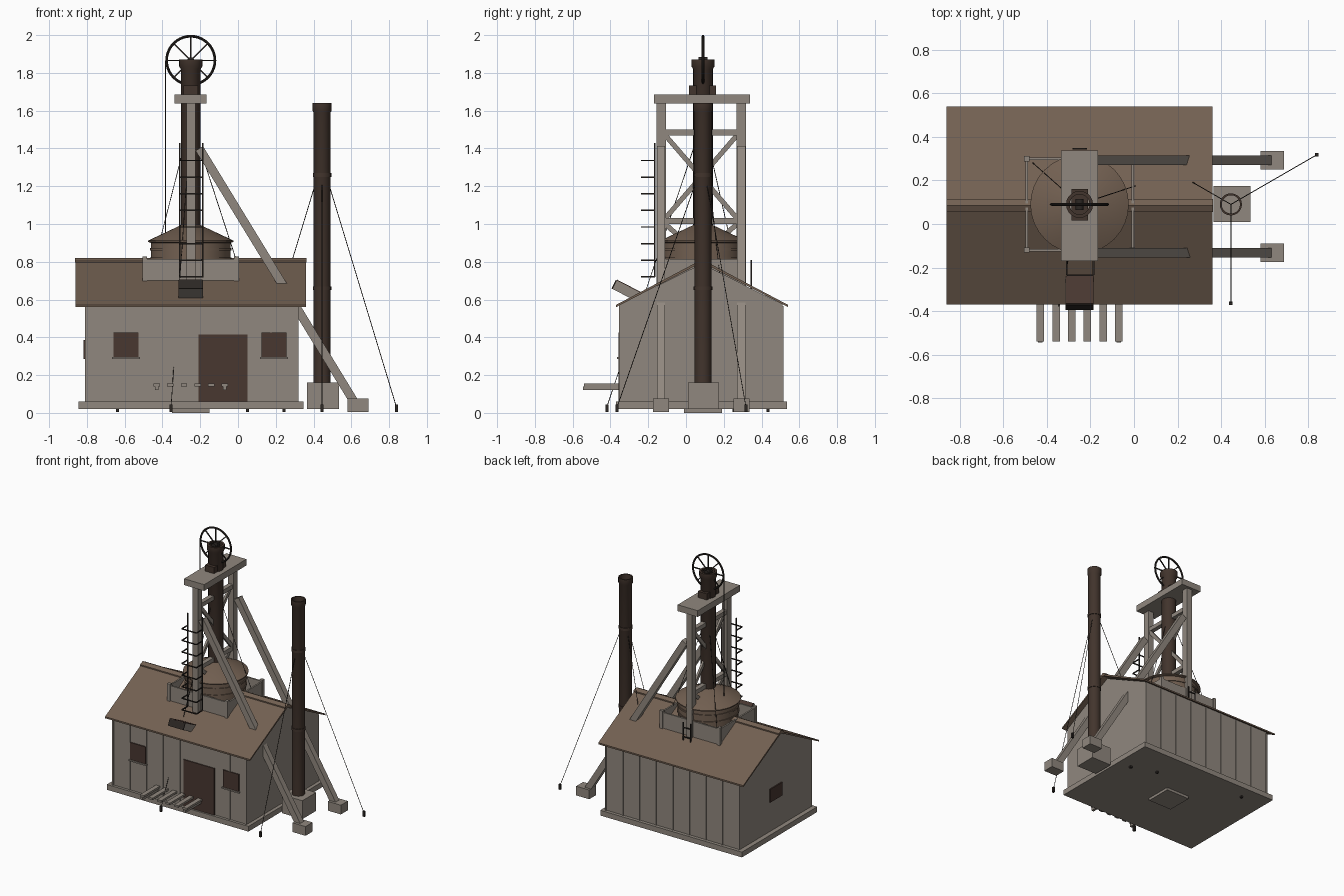
import bpy, bmesh, math
from mathutils import Vector

cube = bpy.data.objects.get("Cube")
if cube:
    bpy.data.objects.remove(cube, do_unlink=True)


def material(name, rgb):
    m = bpy.data.materials.new(name)
    m.use_nodes = True
    m.diffuse_color = (*rgb, 1)
    m.node_tree.nodes["Principled BSDF"].inputs["Base Color"].default_value = (*rgb, 1)
    return m


WOOD = material("weathered wood", (0.28, 0.245, 0.21))
ROOF = material("rusty roof", (0.17, 0.117, 0.083))
DARK = material("dark brown", (0.065, 0.038, 0.03))
STACK = material("sooty pipe", (0.055, 0.035, 0.026))
IRON = material("black iron", (0.025, 0.02, 0.017))


def finish(name, bm, mat, smooth=False):
    bmesh.ops.recalc_face_normals(bm, faces=bm.faces)
    me = bpy.data.meshes.new(name)
    bm.to_mesh(me)
    bm.free()
    me.materials.append(mat)
    ob = bpy.data.objects.new(name, me)
    bpy.context.collection.objects.link(ob)
    if smooth:
        bpy.ops.object.select_all(action="DESELECT")
        ob.select_set(True)
        bpy.context.view_layer.objects.active = ob
        bpy.ops.object.shade_smooth_by_angle(angle=math.radians(35))
    return ob


def box(name, x, y, z, mat=WOOD):
    """Box from (low, high) ranges."""
    bm = bmesh.new()
    bmesh.ops.create_cube(bm, size=1)
    for v in bm.verts:
        v.co = [(r[0] + r[1]) / 2 + c * (r[1] - r[0]) for r, c in zip((x, y, z), v.co)]
    return finish(name, bm, mat)


def extrude_x(name, profile, x0, x1, mat):
    """Prism along x from a closed (y, z) profile."""
    bm = bmesh.new()
    face = bm.faces.new([bm.verts.new((x0, y, z)) for y, z in profile])
    new = bmesh.ops.extrude_face_region(bm, geom=[face])["geom"]
    moved = [g for g in new if isinstance(g, bmesh.types.BMVert)]
    bmesh.ops.translate(bm, verts=moved, vec=(x1 - x0, 0, 0))
    return finish(name, bm, mat)


def bar(name, a, b, width, depth, mat=WOOD, sides=4):
    """Straight bar between two points: square, or round for more sides."""
    a, b = Vector(a), Vector(b)
    d = b - a
    bm = bmesh.new()
    if sides == 4:
        bmesh.ops.create_cube(bm, size=1)
    else:
        bmesh.ops.create_cone(bm, cap_ends=True, segments=sides, radius1=0.5, radius2=0.5, depth=1)
    axis = d.normalized()
    side = Vector((0, 1, 0)) if abs(axis.y) < 0.2 else Vector((1, 0, 0))
    side = (side - axis * side.dot(axis)).normalized()
    other = axis.cross(side)
    for v in bm.verts:
        c = v.co.copy()
        v.co = (a + b) / 2 + side * c.x * width + other * c.y * depth + d * c.z
    return finish(name, bm, mat, sides > 4)


def lathe(name, x, y, profile, mat, seg=24, closed=False):
    """Surface of revolution from (radius, z) points."""
    bm = bmesh.new()
    rings = []
    for r, z in profile:
        rings.append([bm.verts.new((x + r * math.cos(t), y + r * math.sin(t), z))
                      for t in (2 * math.pi * i / seg for i in range(seg))])
    pairs = list(zip(rings, rings[1:])) + ([(rings[-1], rings[0])] if closed else [])
    for lo, hi in pairs:
        for i in range(seg):
            j = (i + 1) % seg
            bm.faces.new((lo[i], lo[j], hi[j], hi[i]))
    if not closed:
        bm.faces.new(rings[0])
        bm.faces.new(rings[-1])
    return finish(name, bm, mat, True)


# Building: slab, gabled walls, roof and ridge cap
RY = 0.085
box("floor_slab", (-0.845, 0.347), (-0.37, 0.535), (0.02, 0.06))
extrude_x("walls", [(-0.35, 0.06), (0.51, 0.06), (0.51, 0.575), (RY, 0.79), (-0.35, 0.575)],
          -0.81, 0.32, WOOD)
extrude_x("roof", [(-0.37, 0.56), (-0.37, 0.572), (RY, 0.812), (0.54, 0.572), (0.54, 0.56), (RY, 0.797)],
          -0.86, 0.36, ROOF)
extrude_x("ridge_cap", [(RY - 0.03, 0.795), (RY - 0.03, 0.805), (RY, 0.82),
                        (RY + 0.03, 0.805), (RY + 0.03, 0.795)], -0.862, 0.362, ROOF)
for i in range(9):
    x = -0.805 + i * 1.12 / 8
    box("back_batten", (x - 0.005, x + 0.005), (0.505, 0.516), (0.06, 0.565))
    if not -0.22 < x < 0.06:
        box("front_batten", (x - 0.005, x + 0.005), (-0.356, -0.345), (0.06, 0.57))

# Door and windows
box("door", (-0.21, 0.05), (-0.357, -0.349), (0.06, 0.415), DARK)
for x in (-0.592, 0.19):
    box("front_window", (x - 0.066, x + 0.066), (-0.358, -0.349), (0.295, 0.425), DARK)
    box("window_sill", (x - 0.074, x + 0.074), (-0.366, -0.349), (0.285, 0.295))
box("end_window", (-0.819, -0.809), (0.01, 0.155), (0.285, 0.385), DARK)

# Slatted walkway by the door
for i in range(6):
    x = -0.43 + i * 0.072
    box("walkway_plank", (x - 0.017, x + 0.017), (-0.54, -0.35), (0.14, 0.155))
for x in (-0.43, -0.07):
    box("walkway_support", (x - 0.01, x + 0.01), (-0.545, -0.35), (0.12, 0.14))

# Tilted chute on the front roof slope
bar("chute", (-0.25, -0.24, 0.607), (-0.25, -0.377, 0.678), 0.13, 0.05)
bar("chute_lining", (-0.25, -0.232, 0.632), (-0.25, -0.367, 0.702), 0.126, 0.008, DARK)
bar("chute_mouth", (-0.25, -0.377, 0.678), (-0.25, -0.383, 0.681), 0.13, 0.05, IRON)

# Plank curb with corner posts around the tank
for y in (-0.12, 0.3):
    box("curb_long_side", (-0.49, 0.0), (y - 0.006, y + 0.006), (0.69, 0.815))
    for x in (-0.493, -0.008):
        box("curb_post", (x - 0.012, x + 0.012), (y - 0.012, y + 0.012), (0.68, 0.828))
for x in (-0.493, -0.005):
    box("curb_short_side", (x - 0.006, x + 0.006), (-0.12, 0.3), (0.69, 0.815))

# Tank with conical lid and bands
CX, CY = -0.25, 0.09
lathe("tank", CX, CY, [(0.21, 0.65), (0.21, 0.91)], ROOF, 32)
lathe("tank_lid", CX, CY, [(0.212, 0.9), (0.226, 0.905), (0.226, 0.912), (0.05, 0.995)], ROOF, 32)
for z in (0.81, 0.86):
    lathe("tank_band", CX, CY, [(0.2, z), (0.216, z), (0.216, z + 0.012), (0.2, z + 0.012)],
          ROOF, 32, True)

# Timber headframe
for y in (-0.132, 0.293):
    box("tower_leg", (-0.272, -0.226), (y - 0.025, y + 0.025), (0.64, 1.64))
    bar("raking_brace", (-0.205, y, 1.40), (0.62, y, 0.05), 0.044, 0.046)
    box("brace_footing", (0.58, 0.69), (y - 0.042, y + 0.042), (0.005, 0.075))
box("head_beam", (-0.335, -0.166), (-0.17, 0.338), (1.637, 1.685))
for z in (1.015, 1.485):
    box("cross_beam", (-0.266, -0.232), (-0.11, 0.27), (z - 0.016, z + 0.016))
for low, high in ((0.66, 1.0), (1.03, 1.47)):
    for a, b, x in ((-0.11, 0.27, -0.257), (0.27, -0.11, -0.241)):
        bar("diagonal_brace", (x, a, low), (x, b, high), 0.016, 0.026)

# Main stack with collar
lathe("main_stack", CX, CY, [(0.052, 0.7), (0.052, 1.82), (0.062, 1.835), (0.062, 1.872),
                             (0.046, 1.872), (0.046, 0.7)], STACK, 20, True)
box("bearing_block", (-0.288, -0.212), (0.015, 0.16), (1.685, 1.732), STACK)
box("shaft_footing", (-0.35, -0.15), (-0.01, 0.19), (0.0, 0.03))

# Spoked hoisting wheel and its cable
WZ, WR = 1.866, 0.128
bpy.ops.mesh.primitive_torus_add(major_radius=WR, minor_radius=0.007, major_segments=40,
                                 minor_segments=8, location=(CX, CY, WZ),
                                 rotation=(math.pi / 2, 0, 0))
rim = bpy.context.object
rim.name = "wheel_rim"
rim.data.materials.append(IRON)
bpy.ops.object.shade_smooth_by_angle()
for i in range(8):
    t = i * math.pi / 4
    bar("wheel_spoke", (CX, CY, WZ), (CX + WR * math.cos(t), CY, WZ + WR * math.sin(t)),
        0.007, 0.007, IRON)
bar("wheel_hub", (CX, CY - 0.025, WZ), (CX, CY + 0.025, WZ), 0.036, 0.036, IRON, 12)
bar("hoist_cable", (CX - WR - 0.006, CY, WZ), (CX - WR - 0.006, CY, 0.72), 0.007, 0.007, IRON, 6)

# Free-standing chimney on a block
SX = 0.445
box("chimney_base", (0.365, 0.535), (0.01, 0.175), (0.02, 0.16))
lathe("chimney", SX, CY, [(0.045, 0.16), (0.045, 1.59), (0.051, 1.6), (0.051, 1.64),
                          (0.042, 1.64), (0.042, 0.16)], STACK, 20, True)
for z in (0.65, 1.25):
    lathe("chimney_band", SX, CY, [(0.043, z), (0.049, z), (0.049, z + 0.02), (0.043, z + 0.02)],
          STACK, 20, True)


# Guy wires with ground anchors
def guys(x, top, radius, start):
    for k in range(3):
        t = math.radians(start + 120 * k)
        ax, ay = x + radius * math.cos(t), CY + radius * math.sin(t)
        bar("guy_wire", (x, CY, top), (ax, ay, 0.03), 0.004, 0.004, IRON, 6)
        box("guy_anchor", (ax - 0.008, ax + 0.008), (ay - 0.008, ay + 0.008), (0.005, 0.045), IRON)


guys(SX, 1.33, 0.455, 30)
guys(CX, 1.55, 0.52, 18.4)

# Iron ladders on the tower legs
for x in (-0.308, -0.186):
    bar("ladder_rail", (x, -0.165, 0.72), (x, -0.165, 1.43), 0.007, 0.007, IRON)
    for i in range(8):
        z = 0.72 + i * 0.088
        bar("rung_arm", (x, -0.165, z), (x, -0.235, z), 0.007, 0.007, IRON)
for i in range(8):
    z = 0.72 + i * 0.088
    bar("ladder_rung", (-0.308, -0.235, z), (-0.186, -0.235, z), 0.007, 0.007, IRON)
for x in (-0.28, -0.22):
    bar("back_ladder_rail", (x, 0.345, 0.65), (x, 0.345, 0.81), 0.007, 0.007, IRON)
for z in (0.7, 0.77):
    bar("back_ladder_rung", (-0.28, 0.345, z), (-0.22, 0.345, z), 0.007, 0.007, IRON)
